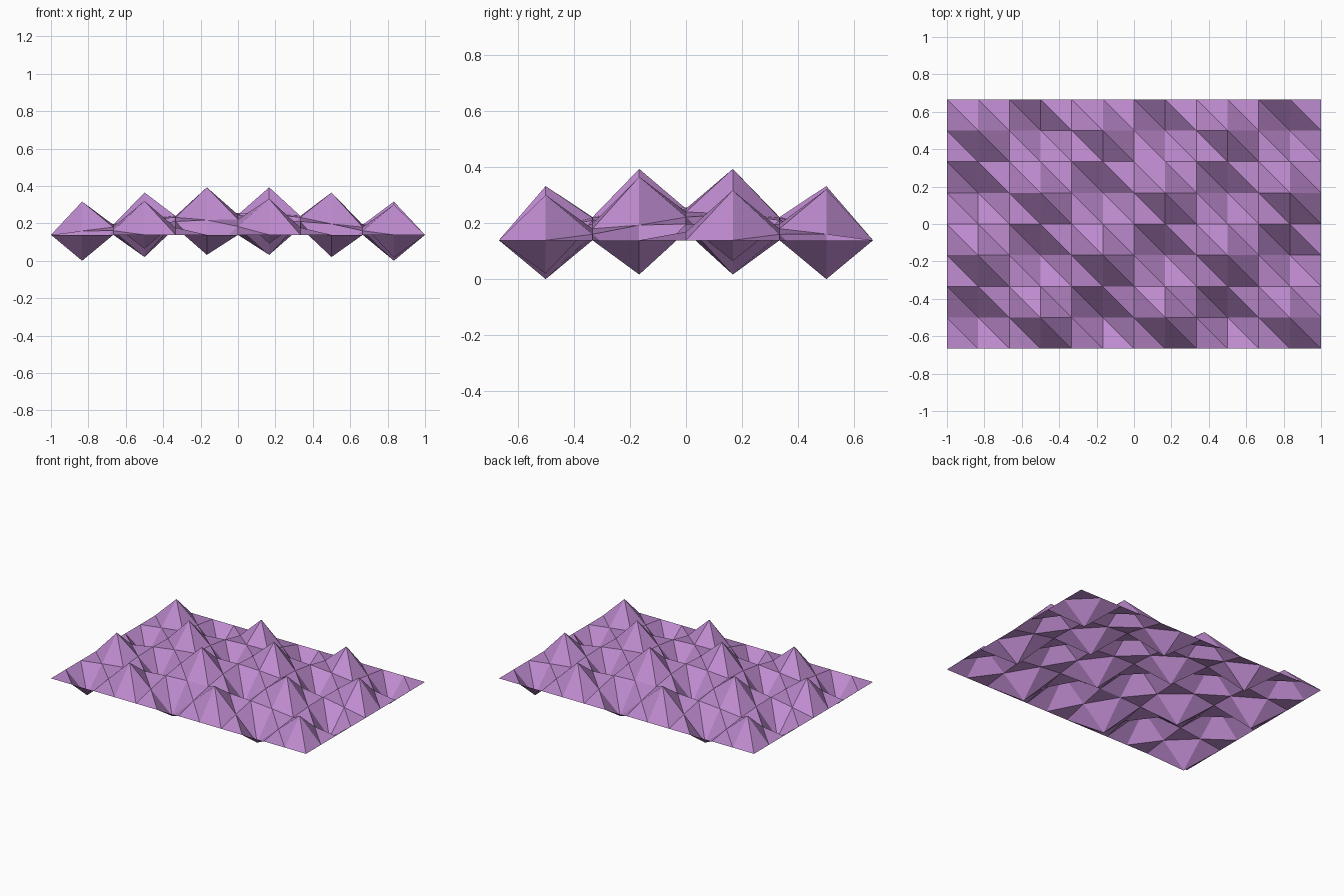
import bpy
import bmesh
import math

cube = bpy.data.objects.get("Cube")
if cube:
    bpy.data.objects.remove(cube, do_unlink=True)

NX, NY = 12, 8          # cells along each side
STEP = 2 / NX           # cell size
SPIKE = 0.15            # height of peaks and depth of pits
DOME = 0.1167           # gentle rise toward the middle
EDGE_Z = 0.1385         # height of the flat border

# Single flat colour
purple = bpy.data.materials.new("soft purple")
colour = (0.52, 0.26, 0.63, 1.0)
purple.use_nodes = True
purple.diffuse_color = colour
purple.node_tree.nodes["Principled BSDF"].inputs["Base Color"].default_value = colour


def height(i, j):
    """Domed sheet with alternating peaks and pits on the odd grid points."""
    z = EDGE_Z + DOME * math.sin(math.pi * i / NX) * math.sin(math.pi * j / NY)
    if i % 2 and j % 2:
        z += SPIKE if (i // 2 + j // 2) % 2 else -SPIKE
    return z


# Faceted sheet: a grid of points, every cell split along the same diagonal
bm = bmesh.new()
points = [[bm.verts.new(((i - NX / 2) * STEP, (j - NY / 2) * STEP, height(i, j)))
           for j in range(NY + 1)] for i in range(NX + 1)]
for i in range(NX):
    for j in range(NY):
        a, b = points[i][j], points[i + 1][j]
        c, d = points[i + 1][j + 1], points[i][j + 1]
        bm.faces.new((a, b, d))
        bm.faces.new((b, c, d))

mesh = bpy.data.meshes.new("faceted_panel")
bm.to_mesh(mesh)
bm.free()
mesh.materials.append(purple)
panel = bpy.data.objects.new("faceted_panel", mesh)
bpy.context.collection.objects.link(panel)
